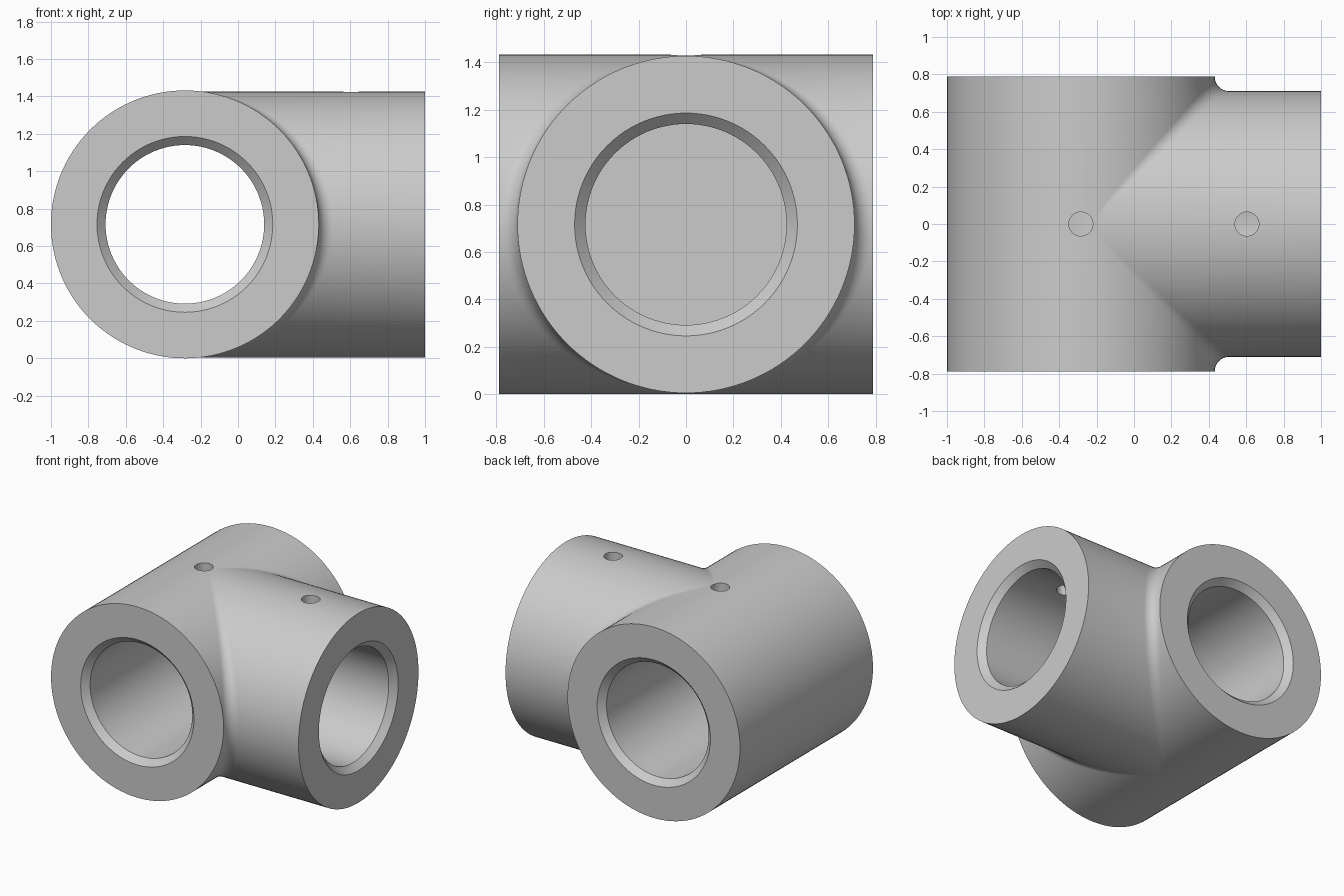
import bpy, bmesh
from math import sin, cos, pi, sqrt, atan2
from mathutils import Vector, Matrix

if "Cube" in bpy.data.objects:
    bpy.data.objects.remove(bpy.data.objects["Cube"])

R_RUN, R_ARM, FILLET = 0.716, 0.711, 0.075   # outer radii and junction fillet
HALF, ARM_END = 0.788, 1.284                 # run half length, arm reach from the run axis
BORE, CHAMFER = 0.424, 0.046
STEPS, ARC = 64, 8
CENTRE = Vector((R_RUN - 1, 0, R_RUN))

grey = bpy.data.materials.new("light grey")
grey.use_nodes = True
colour = (0.6, 0.6, 0.6, 1)
grey.diffuse_color = colour
grey.node_tree.nodes["Principled BSDF"].inputs["Base Color"].default_value = colour


def finish(name, bm):
    """Close the open ends and turn the mesh into an object."""
    bmesh.ops.remove_doubles(bm, verts=bm.verts, dist=1e-5)
    bmesh.ops.holes_fill(bm, edges=[e for e in bm.edges if e.is_boundary], sides=0)
    bmesh.ops.recalc_face_normals(bm, faces=bm.faces)
    mesh = bpy.data.meshes.new(name)
    bm.to_mesh(mesh)
    bm.free()
    mesh.materials.append(grey)
    obj = bpy.data.objects.new(name, mesh)
    bpy.context.collection.objects.link(obj)
    return obj


def loft(bm, rows, closed=False):
    """Skin a list of equal-length point rows."""
    grid = [[bm.verts.new(p) for p in row] for row in rows]
    pairs = list(zip(grid, grid[1:])) + ([(grid[-1], grid[0])] if closed else [])
    for a, b in pairs:
        for i in range(len(a) - 1):
            bm.faces.new((a[i], a[i + 1], b[i + 1], b[i]))


def junction_row(t):
    """Run wall, rolling-ball fillet and arm wall at one angle round the arm."""
    y, z = (R_ARM + FILLET) * cos(t), (R_ARM + FILLET) * sin(t)
    x = sqrt((R_RUN + FILLET) ** 2 - z * z)
    ball = Vector((x, y, z))
    u = Vector((-x, 0, -z)).normalized()
    v = Vector((0, -y, -z)).normalized()
    arc = [ball + FILLET * u.slerp(v, i / ARC) for i in range(ARC + 1)]
    start = Vector((arc[0].x, HALF, arc[0].z))
    end = Vector((ARM_END, arc[-1].y, arc[-1].z))
    return [start] + arc + [end]


def cutter(name, profile, turn, offset=(0, 0, 0)):
    """Solid of revolution from (radius, height) pairs, used for drilling."""
    bm = bmesh.new()
    rows = [[(r * cos(a), r * sin(a), h) for r, h in profile]
            for a in (2 * pi * i / 96 for i in range(96))]
    loft(bm, rows, closed=True)
    bm.transform(Matrix.Translation(CENTRE + Vector(offset)) @ turn)
    obj = finish(name, bm)
    obj.hide_render = True
    return obj


# Outer body: filleted front half plus plain back half, mirrored across y
bm = bmesh.new()
front = [junction_row(-pi / 2 + pi * i / STEPS) for i in range(STEPS + 1)]
top = atan2(front[-1][0].z, front[-1][0].x)
back = []
for i in range(STEPS + 1):
    a = top + (2 * pi - 2 * top) * i / STEPS
    x, z = R_RUN * cos(a), R_RUN * sin(a)
    back.append([Vector((x, HALF, z)), Vector((x, 0, z))])
for side in (1, -1):
    for rows in (front, back):
        loft(bm, [[Vector((p.x, p.y * side, p.z)) for p in row] for row in rows])
bm.transform(Matrix.Translation(CENTRE))
body = finish("tee_body", bm)

# Bores with chamfered mouths, and the two screw holes on top
mouth, extra = BORE + CHAMFER, 0.03
along_y = Matrix.Rotation(-pi / 2, 4, "X")
along_x = Matrix.Rotation(pi / 2, 4, "Y")
run_profile = [(mouth + extra, -HALF - extra), (BORE, CHAMFER - HALF),
               (BORE, HALF - CHAMFER), (mouth + extra, HALF + extra)]
arm_profile = [(BORE, 0.49), (BORE, ARM_END - CHAMFER), (mouth + extra, ARM_END + extra)]
pin_profile = [(0.064, 0.2), (0.064, 1)]
cutters = [cutter("run_bore", run_profile, along_y),
           cutter("arm_bore", arm_profile, along_x),
           cutter("run_screw_hole", pin_profile, Matrix()),
           cutter("arm_screw_hole", pin_profile, Matrix(), (0.888, 0, 0))]

bpy.context.view_layer.objects.active = body
for tool in cutters:
    mod = body.modifiers.new(tool.name, "BOOLEAN")
    mod.operation, mod.solver, mod.object = "DIFFERENCE", "EXACT", tool
    bpy.ops.object.modifier_apply(modifier=mod.name)
for tool in cutters:
    bpy.data.objects.remove(tool)

# Smooth walls, crisp rims
bpy.ops.object.select_all(action="DESELECT")
body.select_set(True)
bpy.ops.object.shade_smooth_by_angle(angle=pi / 6)
